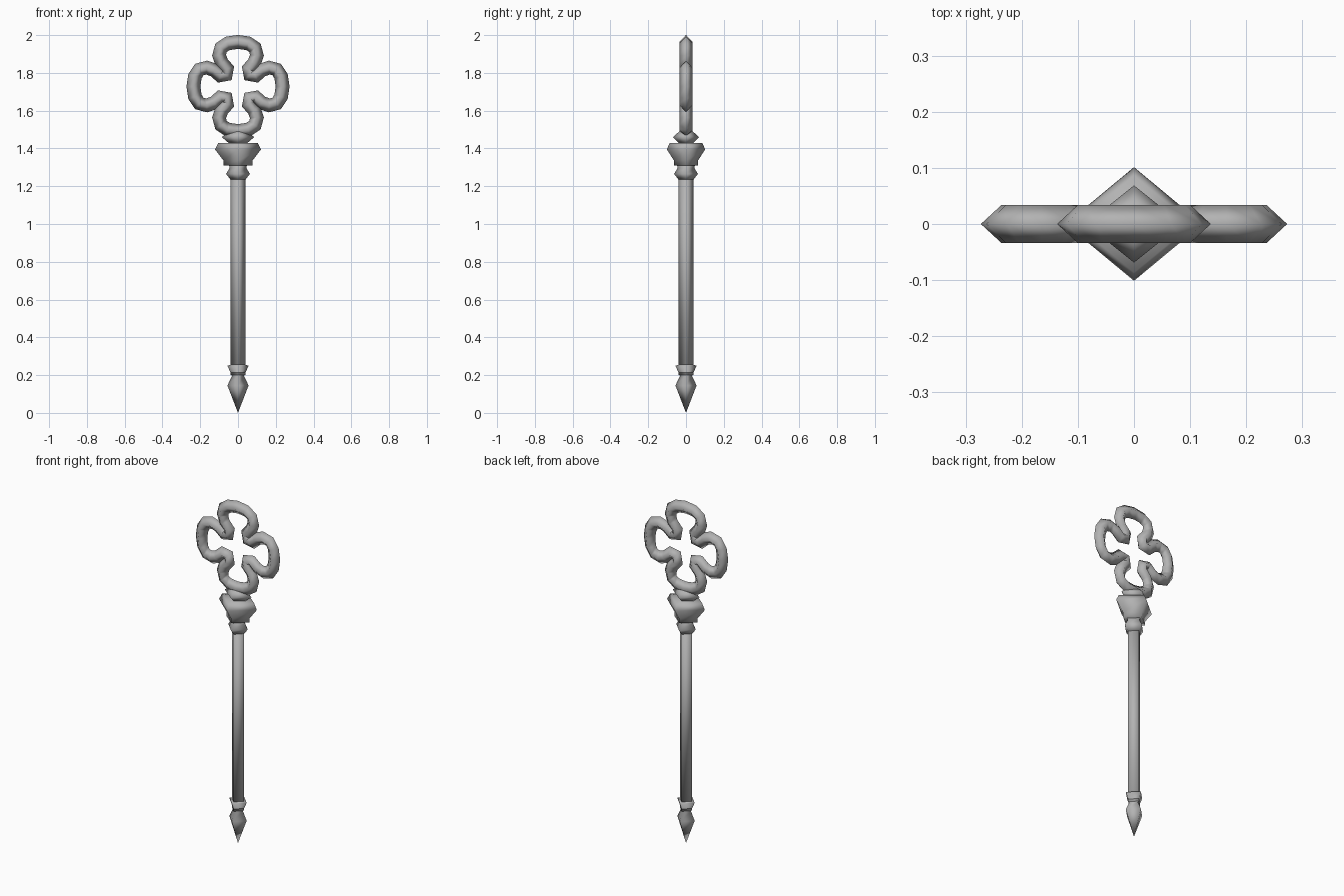
import bpy, bmesh
from mathutils import Vector

cube = bpy.data.objects.get("Cube")
if cube:
    bpy.data.objects.remove(cube, do_unlink=True)

metal = bpy.data.materials.new("grey metal")
metal.use_nodes = True
GREY = (0.45, 0.45, 0.45, 1)
metal.diffuse_color = GREY
metal.node_tree.nodes["Principled BSDF"].inputs["Base Color"].default_value = GREY


def skin(name, rings, closed=False):
    """Join rings of points into a smooth shaded mesh."""
    bm = bmesh.new()
    loops = [[bm.verts.new(p) for p in ring] for ring in rings]
    sides = len(loops[0])
    pairs = list(zip(loops, loops[1:]))
    if closed:
        pairs.append((loops[-1], loops[0]))
    else:
        bm.faces.new(loops[0])
        bm.faces.new(loops[-1])
    for a, b in pairs:
        for i in range(sides):
            j = (i + 1) % sides
            bm.faces.new((a[i], a[j], b[j], b[i]))
    bmesh.ops.remove_doubles(bm, verts=bm.verts, dist=0.0005)
    bmesh.ops.recalc_face_normals(bm, faces=bm.faces)
    mesh = bpy.data.meshes.new(name)
    bm.to_mesh(mesh)
    bm.free()
    mesh.shade_smooth()
    mesh.materials.append(metal)
    obj = bpy.data.objects.new(name, mesh)
    bpy.context.collection.objects.link(obj)
    return obj


def turned(name, profile, depth=1.0):
    """Four-sided turned part with corners on the axes; profile is (radius, z)."""
    skin(name, [[(r, 0, z), (0, r * depth, z), (-r, 0, z), (0, -r * depth, z)]
                for r, z in profile])


# Shaft, pointed tip and collars
turned("shaft", [(0.04, 0.2), (0.04, 1.32)])
turned("pointed_tip", [(0.0001, 0), (0.056, 0.145), (0.032, 0.195), (0.056, 0.25), (0.04, 0.255)])
turned("lower_collar", [(0.04, 1.235), (0.063, 1.265), (0.045, 1.295), (0.047, 1.315)])
turned("main_collar", [(0.076, 1.31), (0.076, 1.335), (0.122, 1.395), (0.104, 1.43)], 0.83)
turned("upper_ring", [(0.045, 1.425), (0.086, 1.46), (0.045, 1.49)], 0.8)

# Four-lobed bow: half a lobe is mirrored, then turned around the centre
half = [(0.06, 0.06), (0.055, 0.092), (0.086, 0.125), (0.1, 0.165), (0.09, 0.205), (0.054, 0.228)]
lobe = half + [(0, 0.236)] + [(-x, z) for x, z in reversed(half[1:])]
path = []
for turn in range(4):
    path += [Vector(p) for p in lobe]
    lobe = [(-z, x) for x, z in lobe]

CENTRE_Z, THICK, DEPTH = 1.728, 0.037, 0.034
rings = []
for i, p in enumerate(path):
    along = (path[(i + 1) % len(path)] - path[i - 1]).normalized()
    side = Vector((along.y, -along.x)) * THICK
    rings.append([(p.x + side.x * s, y, CENTRE_Z + p.y + side.y * s)
                  for s, y in ((1, 0), (0, DEPTH), (-1, 0), (0, -DEPTH))])
skin("four_lobed_bow", rings, closed=True)
